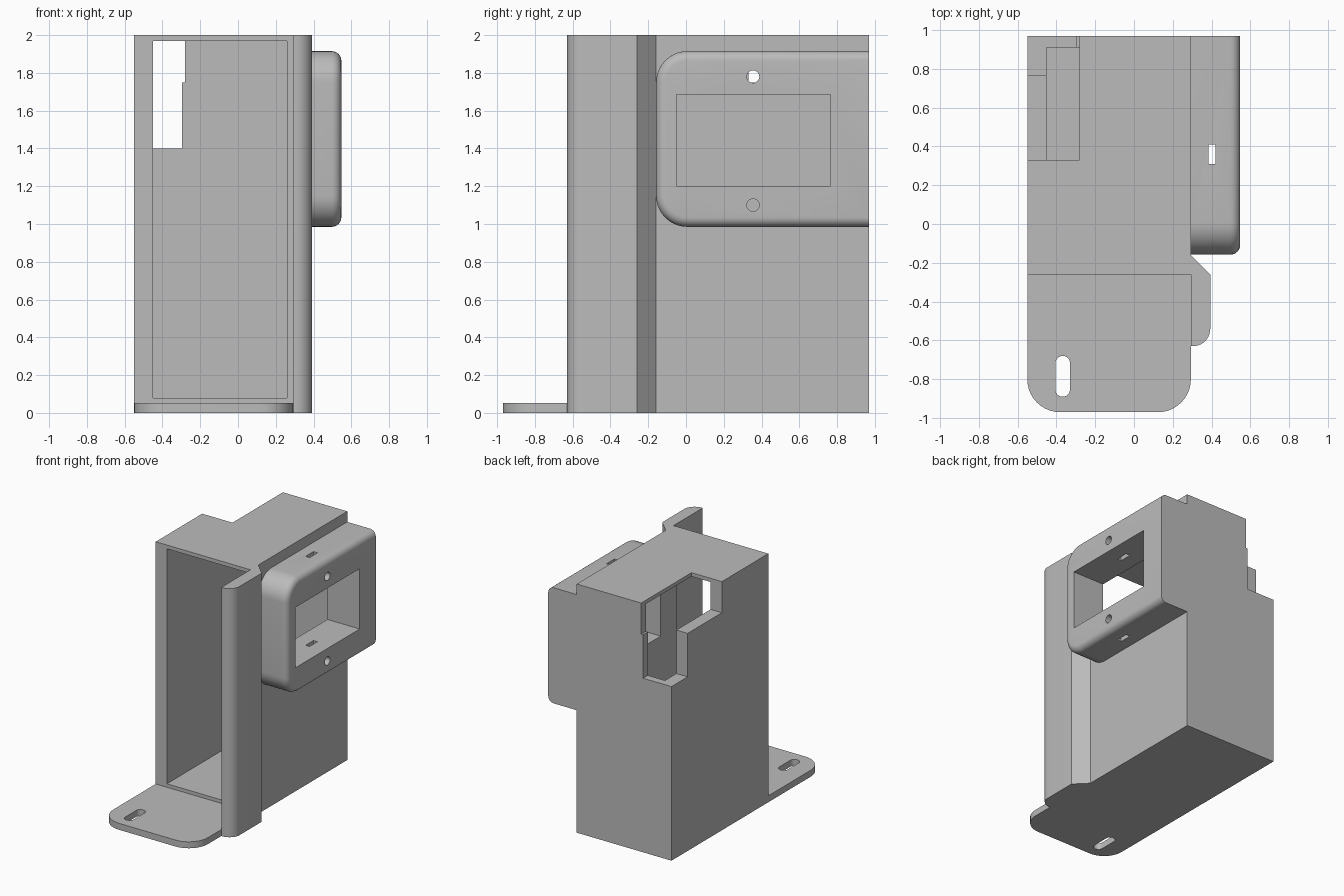
import bpy, bmesh, math
from mathutils import Vector

if "Cube" in bpy.data.objects:
    bpy.data.objects.remove(bpy.data.objects["Cube"])

grey = bpy.data.materials.new("plain grey")
grey.use_nodes = True
colour = (0.5, 0.5, 0.5, 1)
grey.diffuse_color = colour
grey.node_tree.nodes["Principled BSDF"].inputs["Base Color"].default_value = colour


def rounded(corners, steps=10):
    """Outline from (u, v, radius) corners given counter-clockwise."""
    out = []
    for i, (u, v, r) in enumerate(corners):
        p = Vector((u, v))
        if r == 0:
            out.append(p)
            continue
        a = (Vector(corners[i - 1][:2]) - p).normalized()
        b = (Vector(corners[(i + 1) % len(corners)][:2]) - p).normalized()
        for k in range(steps + 1):
            t = k / steps * math.pi / 2
            out.append(p + r * (a * (1 - math.sin(t)) + b * (1 - math.cos(t))))
    return out


def rect(u0, u1, v0, v1, r=0):
    return rounded([(u0, v0, r), (u1, v0, r), (u1, v1, r), (u0, v1, r)])


def prism(name, outline, axis, lo, hi, edge_round=0, skip_u=None):
    """Extrude an outline along x, y or z; optionally round the far rim."""
    place = {"x": lambda u, v, w: (w, u, v),
             "y": lambda u, v, w: (u, w, v),
             "z": lambda u, v, w: (u, v, w)}[axis]
    bm = bmesh.new()
    low = [bm.verts.new(place(*p, lo)) for p in outline]
    high = [bm.verts.new(place(*p, hi)) for p in outline]
    n = len(outline)
    bm.faces.new(low)
    cap = bm.faces.new(high)
    for i in range(n):
        j = (i + 1) % n
        bm.faces.new((low[i], low[j], high[j], high[i]))
    bmesh.ops.recalc_face_normals(bm, faces=bm.faces)
    if edge_round:
        rim = [e for e in cap.edges
               if not all(abs(v.co.y - skip_u) < 1e-4 for v in e.verts)]
        bmesh.ops.bevel(bm, geom=rim, offset=edge_round, segments=6,
                        profile=0.5, affect="EDGES", clamp_overlap=True)
    mesh = bpy.data.meshes.new(name)
    bm.to_mesh(mesh)
    bm.free()
    mesh.materials.append(grey)
    obj = bpy.data.objects.new(name, mesh)
    bpy.context.collection.objects.link(obj)
    return obj


def activate(obj):
    bpy.ops.object.select_all(action="DESELECT")
    obj.select_set(True)
    bpy.context.view_layer.objects.active = obj


def cut(obj, *cutters):
    for c in cutters:
        activate(obj)
        mod = obj.modifiers.new("cut", "BOOLEAN")
        mod.operation, mod.solver, mod.object = "DIFFERENCE", "EXACT", c
        bpy.ops.object.modifier_apply(modifier=mod.name)
        bpy.data.objects.remove(c)


def sight_cutters():
    """Window and the two screw holes, through the housing and the wall."""
    cutters = [prism("window_cutter", rect(-0.05, 0.765, 1.2, 1.685), "x", 0.2, 0.7)]
    for z in (1.10, 1.78):
        r = 0.033
        hole = rect(0.355 - r, 0.355 + r, z - r, z + r, r)
        cutters.append(prism("screw_cutter", hole[:], "x", 0.2, 0.7))
    return cutters


LEFT, RIGHT, FRONT, BACK = -0.55, 0.293, -0.26, 0.97

# Tall hollow case, open at the front
case = prism("case", rect(LEFT, RIGHT, FRONT, BACK), "z", 0, 2)
cut(case,
    prism("cavity_cutter", rect(-0.45, 0.26, 0.08, 1.97), "y", -0.5, 0.91),
    # Stepped opening in the rear corner
    prism("upper_notch", rect(-0.7, -0.28, 0.33, 1.2), "z", 1.75, 2.2),
    prism("lower_notch", rect(-0.7, -0.297, 0.765, 1.2), "z", 1.4, 1.8),
    *sight_cutters())

# Foot plate with a slotted fixing hole
foot = prism("foot_plate", rounded([(LEFT, -0.97, 0.17), (RIGHT, -0.97, 0.17),
                                    (RIGHT, FRONT, 0), (LEFT, FRONT, 0)]), "z", 0, 0.052)
cut(foot, prism("slot_cutter", rect(-0.405, -0.33, -0.89, -0.68, 0.037), "z", -0.2, 0.3))

# Upright flange beside the opening
flange = prism("side_flange", rounded([(RIGHT, -0.63, 0), (0.393, -0.63, 0.09),
                                       (0.393, FRONT, 0), (RIGHT, -0.16, 0)]), "z", 0, 2)

# Rounded housing on the side, with window, screw holes and nut slots
housing = prism("side_housing", rounded([(-0.158, 0.985, 0.165), (BACK, 0.985, 0),
                                         (BACK, 1.915, 0), (-0.158, 1.915, 0.165)]),
                "x", RIGHT, 0.547, 0.05, BACK)
cut(housing, *sight_cutters(),
    prism("nut_slot_cutter", rect(0.385, 0.42, 0.31, 0.41), "z", 0.8, 2.1))

for part in (case, foot, flange, housing):
    activate(part)
    bpy.ops.object.shade_smooth_by_angle(angle=math.radians(30))
